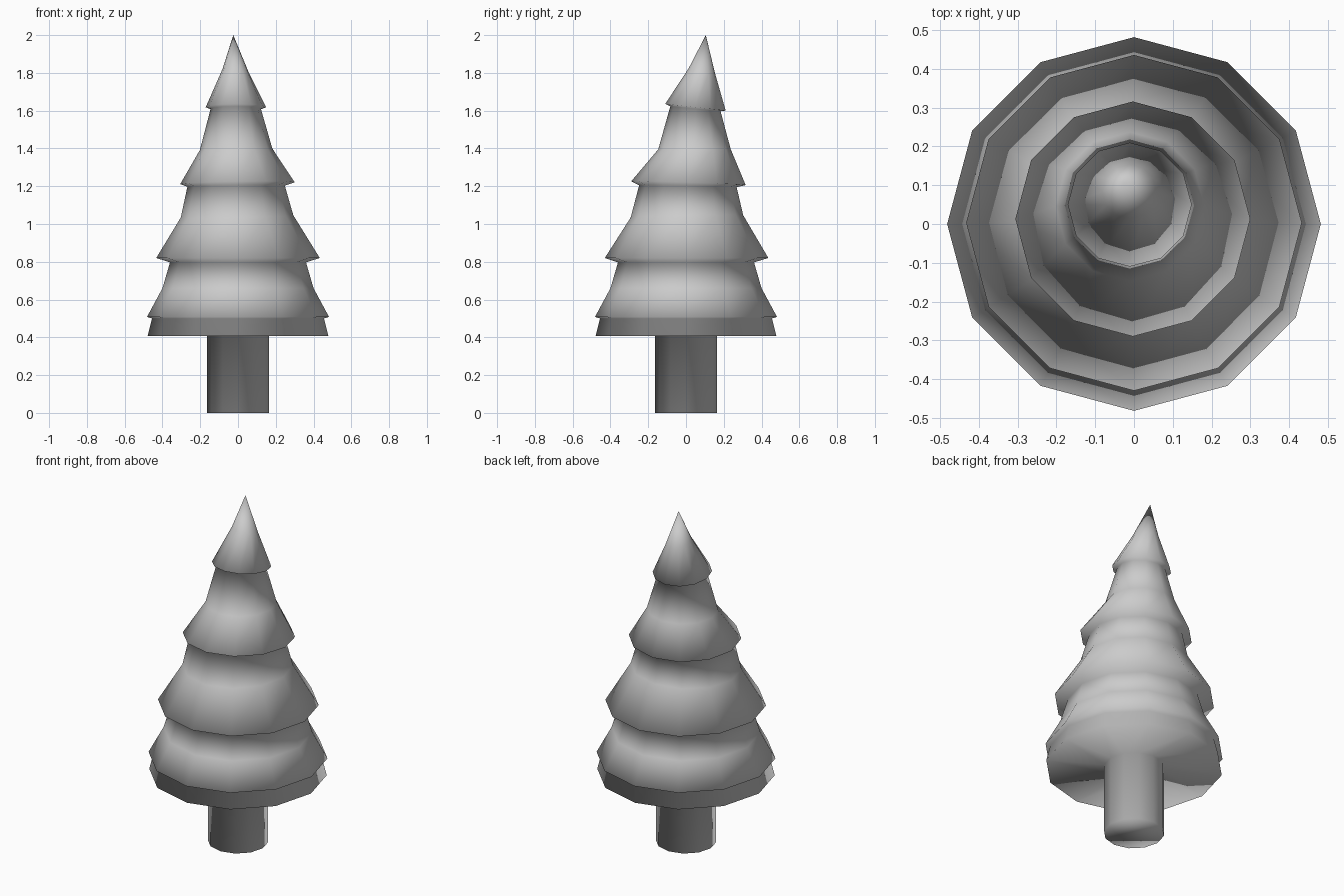
import bpy, bmesh, math

if "Cube" in bpy.data.objects:
    bpy.data.objects.remove(bpy.data.objects["Cube"])

SIDES = 12

def build_rings(name, rings, tip):
    """Loft 12-sided rings (cx, cy, radius, z, x tilt, y tilt) up to a tip point."""
    bm = bmesh.new()
    loops = []
    for cx, cy, r, z, tx, ty in rings:
        loop = []
        for i in range(SIDES):
            a = 2 * math.pi * i / SIDES
            dx, dy = r * math.cos(a), r * math.sin(a)
            loop.append(bm.verts.new((cx + dx, cy + dy, z + tx * dx + ty * dy)))
        loops.append(loop)
    for low, high in zip(loops, loops[1:]):
        for i in range(SIDES):
            j = (i + 1) % SIDES
            bm.faces.new((low[i], low[j], high[j], high[i]))
    top = bm.verts.new(tip)
    for i in range(SIDES):
        bm.faces.new((loops[-1][i], loops[-1][(i + 1) % SIDES], top))
    bm.faces.new(loops[0][::-1])
    bmesh.ops.recalc_face_normals(bm, faces=bm.faces)
    for f in bm.faces:
        f.smooth = True
    mesh = bpy.data.meshes.new(name)
    bm.to_mesh(mesh)
    bm.free()
    obj = bpy.data.objects.new(name, mesh)
    bpy.context.collection.objects.link(obj)
    return obj

# One smooth skin: trunk, flat underside, skirt, four tiers leaning to the back
build_rings("fir_tree", [
    (0, 0, 0.163, 0, 0, 0),                 # trunk foot
    (0, 0, 0.163, 0.408, 0, 0),             # trunk meets underside
    (0, 0, 0.478, 0.408, 0, 0),             # skirt hem
    (0, 0, 0.455, 0.50, 0, 0),
    (0, 0, 0.482, 0.508, 0, 0),             # first tier rim
    (0, 0, 0.40, 0.66, 0, 0),
    (0, 0, 0.36, 0.797, 0, 0),
    (0, 0.003, 0.433, 0.82, 0, 0),          # second tier rim
    (-0.005, 0.005, 0.298, 1.04, 0.02, 0.02),
    (-0.01, 0.01, 0.258, 1.20, 0.01, -0.02),
    (-0.003, 0.013, 0.303, 1.216, 0.016, -0.033),  # third tier rim
    (-0.01, 0.045, 0.192, 1.395, 0.02, 0),
    (-0.012, 0.05, 0.133, 1.61, 0, -0.10),
    (-0.011, 0.05, 0.160, 1.618, 0, -0.11),  # fourth tier rim
    (-0.012, 0.084, 0.070, 1.81, -0.15, -0.2),
], tip=(-0.025, 0.105, 2.0))
